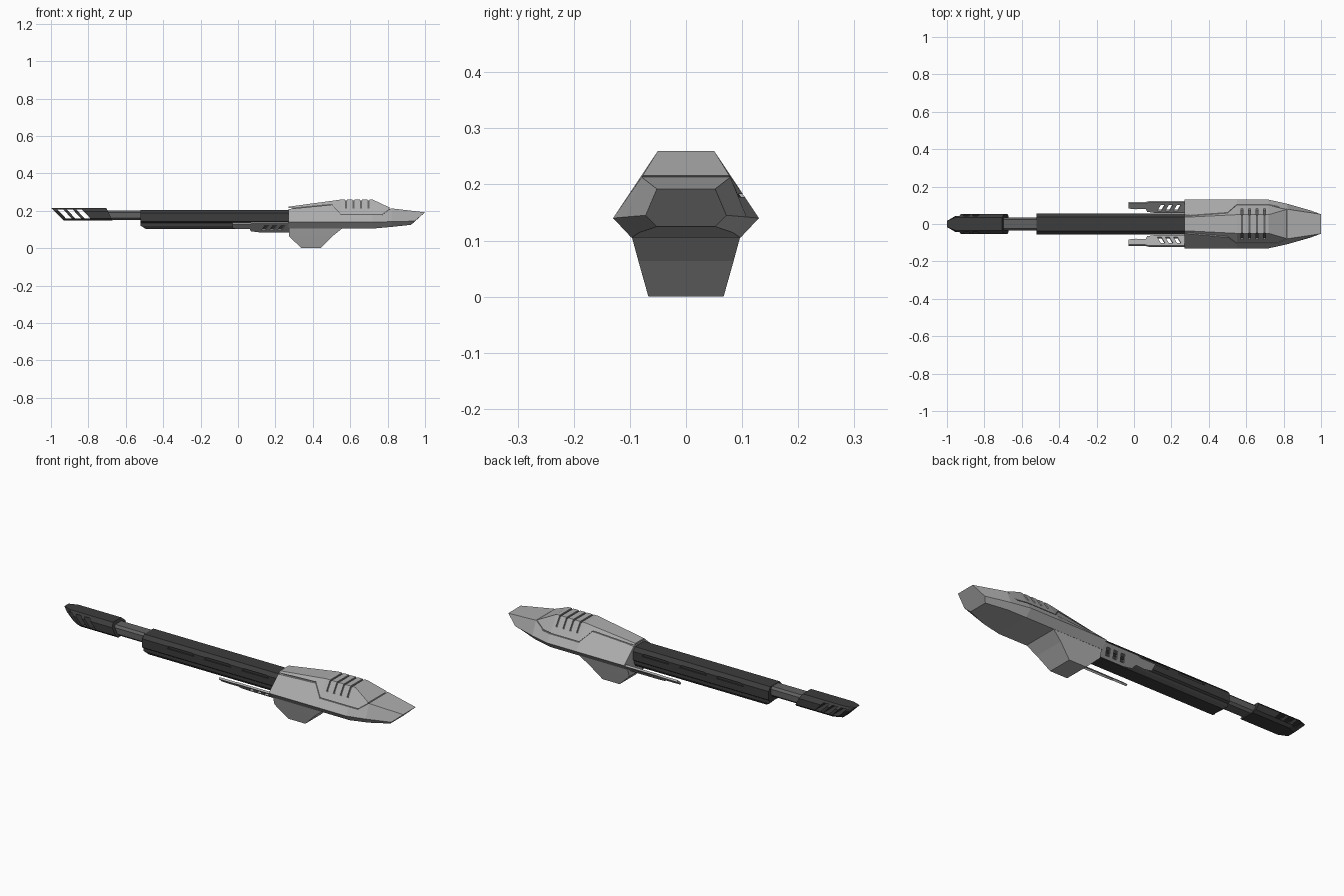
import bpy, bmesh
from mathutils import Vector

if "Cube" in bpy.data.objects:
    bpy.data.objects.remove(bpy.data.objects["Cube"])


def material(name, v):
    m = bpy.data.materials.new(name)
    m.diffuse_color = (v, v, v, 1)
    m.use_nodes = True
    m.node_tree.nodes["Principled BSDF"].inputs["Base Color"].default_value = m.diffuse_color
    return m


DARK = material("dark_metal", 0.045)
STEEL = material("steel", 0.12)
GREY = material("shell_grey", 0.42)


def loft(name, rings, mat=None):
    """Skin a closed solid through rings of equal point count."""
    bm = bmesh.new()
    vs = [[bm.verts.new(p) for p in r] for r in rings]
    n = len(rings[0])
    for a, b in zip(vs, vs[1:]):
        for i in range(n):
            j = (i + 1) % n
            bm.faces.new((a[i], a[j], b[j], b[i]))
    bm.faces.new(vs[0])
    bm.faces.new(vs[-1])
    bmesh.ops.recalc_face_normals(bm, faces=bm.faces)
    me = bpy.data.meshes.new(name)
    bm.to_mesh(me)
    bm.free()
    ob = bpy.data.objects.new(name, me)
    bpy.context.collection.objects.link(ob)
    if mat:
        me.materials.append(mat)
    return ob


def sym(half):
    """Mirror half a cross-section across y = 0."""
    return half + [(x, -y, z) for x, y, z in reversed(half)]


def side_prism(name, xz, y0, y1, mat=None):
    return loft(name, [[(x, y, z) for x, z in xz] for y in (y0, y1)], mat)


def rect(x0, x1, z0, z1):
    return [(x0, z0), (x1, z0), (x1, z1), (x0, z1)]


def cut(ob, cutters):
    for c in cutters:
        c.hide_render = True
        c.hide_viewport = False
        c.display_type = 'WIRE'
        m = ob.modifiers.new("cut", 'BOOLEAN')
        m.operation = 'DIFFERENCE'
        m.solver = 'EXACT'
        m.object = c
    # bake the cuts, then drop the cutters
    dg = bpy.context.evaluated_depsgraph_get()
    me = bpy.data.meshes.new_from_object(ob.evaluated_get(dg))
    ob.modifiers.clear()
    ob.data = me
    for c in cutters:
        bpy.data.objects.remove(c)


# Faceted rear shell
hull = [
    sym([(.27, .036, .222), (.27, .13, .14), (.27, .097, .105)]),
    sym([(.55, .05, .26), (.55, .13, .14), (.55, .097, .105)]),
    sym([(.72, .05, .26), (.72, .13, .14), (.72, .097, .105)]),
    sym([(.82, .079, .213), (.82, .108, .142), (.82, .084, .114)]),
    sym([(1.0, .052, .192), (.945, .072, .145), (.925, .052, .125)]),
]
shell = loft("shell", hull, GREY)
mid = Vector((.63, 0, .165))
loft("shell_core", [[mid + (Vector(p) - mid) * .94 for p in r] for r in hull], STEEL)

# Panel line and top vent slits, cut down to the core
line = [(.2, .203), (.5, .232), (.55, .178), (.77, .178), (.84, .229)]
ribbon = line + [(x, z + .005) for x, z in reversed(line)]
cuts = [side_prism("panel_cut", ribbon, -.2, .2)]
for i in range(4):
    x = .572 + i * .04
    cuts.append(side_prism("slit_cut", rect(x, x + .01, .212, .3), -.2, .2))
cut(shell, cuts)

# Grip fin under the shell
loft("lower_fin", [[(a, -y, z), (b, -y, z), (b, y, z), (a, y, z)] for a, b, y, z in
                   ((.272, .56, .097, .108), (.272, .505, .085, .064), (.34, .44, .067, 0))], GREY)

# Long handguard with side recesses, and the rail below it
guard = loft("handguard", [sym([(x, .038, .205), (x, .056, .187), (x, .056, .142), (x, .045, .134)])
                           for x in (-.52, .3)], DARK)
cuts = []
for x in (-.375, -.16, .06):
    for s in (-1, 1):
        cuts.append(side_prism("recess_cut",
                               [(x, .174), (x + .16, .174), (x + .145, .188), (x + .015, .188)],
                               s * .049, s * .08))
cut(guard, cuts)
loft("lower_rail", [sym([(x, .046, .14), (x, .046, .12), (x + d, .036, .104)])
                    for x, d in ((-.52, .025), (.3, 0))], DARK)

# Inner barrel
loft("barrel", [sym([(x, .025, .203), (x, .036, .192), (x, .036, .162), (x, .025, .151)])
                for x in (-.75, -.5)], STEEL)


# Slanted muzzle block with three through slots
def muzzle_ring(x, slant, w):
    return sym([(x + slant * (.216 - z) / .069, y * w, z)
                for y, z in ((.034, .216), (.054, .197), (.054, .16), (.04, .147))])


muzzle = loft("muzzle", [muzzle_ring(-1, .07, .5), muzzle_ring(-.955, .07, 1),
                         muzzle_ring(-.705, .035, 1)], DARK)
cut(muzzle, [side_prism("slot_cut", [(x, .207), (x + .031, .207), (x + .075, .16), (x + .044, .16)],
                        -.1, .1) for x in (-.965, -.915, -.865)])


# Slotted side prongs, tilted like the lower shell facet
def tilted(name, xy, s, t, mat=None):
    n = Vector((0, -.65, .76)) * t
    rings = []
    for k in (-1, 1):
        pts = [Vector((x, y, .087 + (y - .06) * .85)) + n * k for x, y in xy]
        rings.append([(p.x, p.y * s, p.z) for p in pts])
    return loft(name, rings, mat)


prong = [(-.03, .114), (.06, .114), (.08, .119), (.3, .119), (.3, .062), (.115, .062),
         (.07, .068), (.062, .084), (.01, .082), (-.03, .086)]
for s, side in ((-1, "front"), (1, "back")):
    p = tilted("prong_" + side, prong, s, .005, GREY)
    cut(p, [tilted("prong_cut", [(x, .074), (x + .022, .074), (x + .04, .104), (x + .018, .104)], s, .03)
            for x in (.125, .168, .211)])
